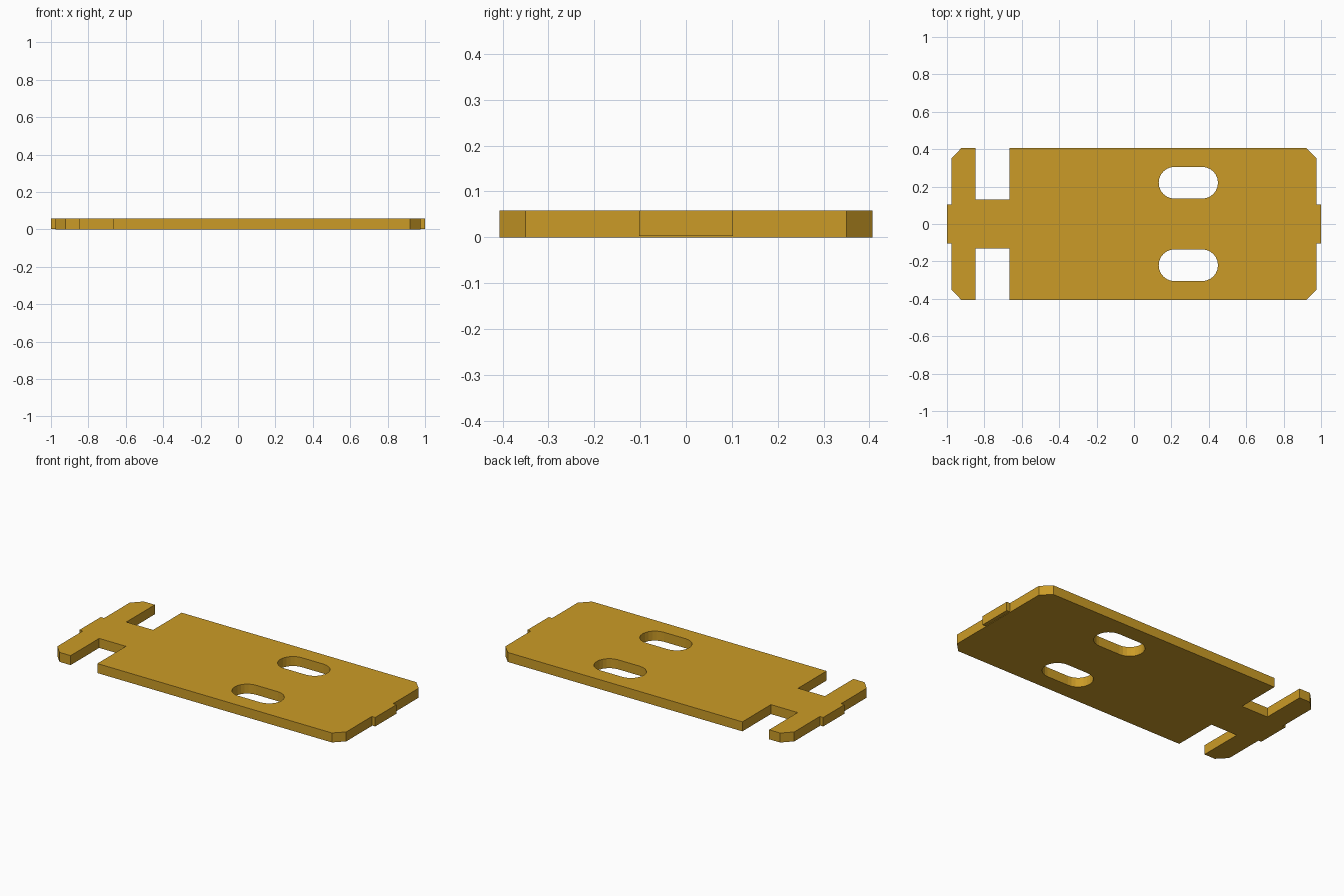
import bpy, bmesh, math

if "Cube" in bpy.data.objects:
    bpy.data.objects.remove(bpy.data.objects["Cube"])

T = 0.058          # plate thickness
BODY_X = 0.977     # end of the plate, without tabs

brass = bpy.data.materials.new("brass")
brass.diffuse_color = (0.6, 0.33, 0.02, 1)
brass.use_nodes = True
brass.node_tree.nodes["Principled BSDF"].inputs["Base Color"].default_value = brass.diffuse_color


def finish(name, mesh):
    mesh.materials.clear()
    mesh.materials.append(brass)
    obj = bpy.data.objects.new(name, mesh)
    bpy.context.collection.objects.link(obj)
    return obj


def extruded_plate(name, loops, thickness):
    """Flat plate from an outer loop followed by hole loops."""
    curve = bpy.data.curves.new(name + "_profile", 'CURVE')
    curve.dimensions = '2D'
    curve.fill_mode = 'BOTH'
    curve.extrude = thickness / 2
    for pts in loops:
        s = curve.splines.new('POLY')
        s.points.add(len(pts) - 1)
        for p, (x, y) in zip(s.points, pts):
            p.co = (x, y, 0, 1)
        s.use_cyclic_u = True
    helper = bpy.data.objects.new(name + "_profile", curve)
    bpy.context.collection.objects.link(helper)
    dg = bpy.context.evaluated_depsgraph_get()
    mesh = bpy.data.meshes.new_from_object(helper.evaluated_get(dg))
    bpy.data.objects.remove(helper)
    bm = bmesh.new()
    bm.from_mesh(mesh)
    bmesh.ops.remove_doubles(bm, verts=bm.verts, dist=1e-5)
    bmesh.ops.translate(bm, verts=bm.verts, vec=(0, 0, thickness / 2))
    bmesh.ops.recalc_face_normals(bm, faces=bm.faces)
    for f in bm.faces:
        f.smooth = False
    bm.to_mesh(mesh)
    bm.free()
    return finish(name, mesh)


def slot(cy, x0=0.217, x1=0.364, r=0.085, n=12):
    """Rounded slot: two half circles joined by straight sides."""
    pts = []
    for cx, start in ((x1, -math.pi / 2), (x0, math.pi / 2)):
        for i in range(n + 1):
            a = start + math.pi * i / n
            pts.append((cx + r * math.cos(a), cy + r * math.sin(a)))
    return pts


# Plate: chamfered corners and a notch on each side, mirrored in y
half = [(BODY_X, 0.35), (0.92, 0.407), (-0.666, 0.407), (-0.666, 0.131),
        (-0.847, 0.131), (-0.847, 0.407), (-0.922, 0.407), (-BODY_X, 0.35)]
outline = half + [(x, -y) for x, y in reversed(half)]
extruded_plate("plate", [outline, slot(0.2205), slot(-0.2205)], T)

# End tabs: undersides sit slightly above the plate bottom
for side, name in ((-1, "left_tab"), (1, "right_tab")):
    z0 = 0.003
    bm = bmesh.new()
    bmesh.ops.create_cube(bm, size=1)
    bmesh.ops.scale(bm, verts=bm.verts, vec=(1 - BODY_X, 0.206, T - z0))
    bmesh.ops.translate(bm, verts=bm.verts,
                        vec=(side * (1 + BODY_X) / 2, 0, (T + z0) / 2))
    # drop the face hidden against the plate
    inner = [f for f in bm.faces if f.normal.x * side < -0.5]
    bmesh.ops.delete(bm, geom=inner, context='FACES_ONLY')
    mesh = bpy.data.meshes.new(name)
    bm.to_mesh(mesh)
    bm.free()
    finish(name, mesh)
